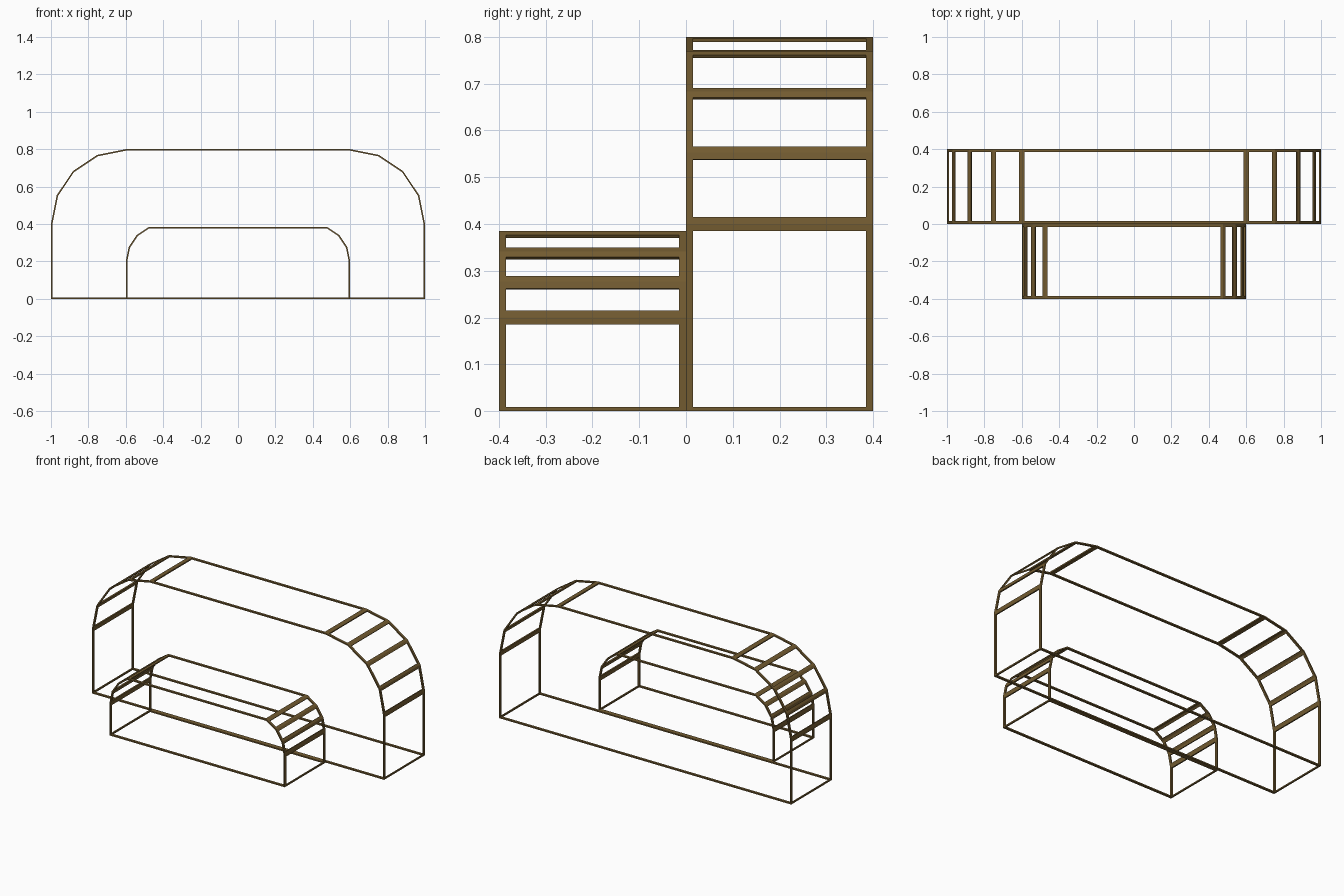
import bpy, bmesh, math
from mathutils import Vector

if "Cube" in bpy.data.objects:
    bpy.data.objects.remove(bpy.data.objects["Cube"])

STRIP, CORNER, DEPTH = 0.015, 0.009, 0.008

mat = bpy.data.materials.new("bronze")
mat.diffuse_color = (0.17, 0.105, 0.03, 1)
mat.use_nodes = True
mat.node_tree.nodes["Principled BSDF"].inputs["Base Color"].default_value = mat.diffuse_color


def arch_profile(half_width, radius, steps):
    """Right half from the floor up, mirrored to run left to right."""
    right = [(half_width, 0.0)]
    for i in range(steps + 1):
        a = math.radians(22.5 * i)
        right.append((half_width - radius + radius * math.cos(a),
                      radius + radius * math.sin(a)))
    return [(-x, z) for x, z in right] + right[::-1]


def arch_frame(name, profile, y0, y1):
    bm = bmesh.new()
    n = len(profile)
    for i in range(n):
        a, b = profile[i], profile[(i + 1) % n]
        A, B = Vector((a[0], 0, a[1])), Vector((b[0], 0, b[1]))
        d = (B - A).normalized()
        # narrow border at the square floor corners, wide border elsewhere
        A2 = A + d * (CORNER if a[1] == 0 else STRIP)
        B2 = B - d * (CORNER if b[1] == 0 else STRIP)

        def at(p, y):
            return bm.verts.new((p.x, y, p.z))
        outer = [at(A, y0), at(B, y0), at(B, y1), at(A, y1)]
        inner = [at(A2, y0 + STRIP), at(B2, y0 + STRIP),
                 at(B2, y1 - STRIP), at(A2, y1 - STRIP)]
        for k in range(4):
            j = (k + 1) % 4
            bm.faces.new((outer[k], outer[j], inner[j], inner[k]))
    bmesh.ops.remove_doubles(bm, verts=bm.verts, dist=1e-5)
    me = bpy.data.meshes.new(name)
    bm.to_mesh(me)
    bm.free()
    me.materials.append(mat)
    ob = bpy.data.objects.new(name, me)
    bpy.context.collection.objects.link(ob)
    mod = ob.modifiers.new("thickness", 'SOLIDIFY')
    mod.thickness = DEPTH
    mod.offset = -1
    mod.use_even_offset = True
    return ob


# tall arch frame at the back
arch_frame("back_arch_frame", arch_profile(1.0, 0.4, 4), 0.0, 0.4)
# low arch frame in front, its curve stops one step short of the top
arch_frame("front_arch_frame", arch_profile(0.6, 0.2, 3), -0.4, 0.0)
